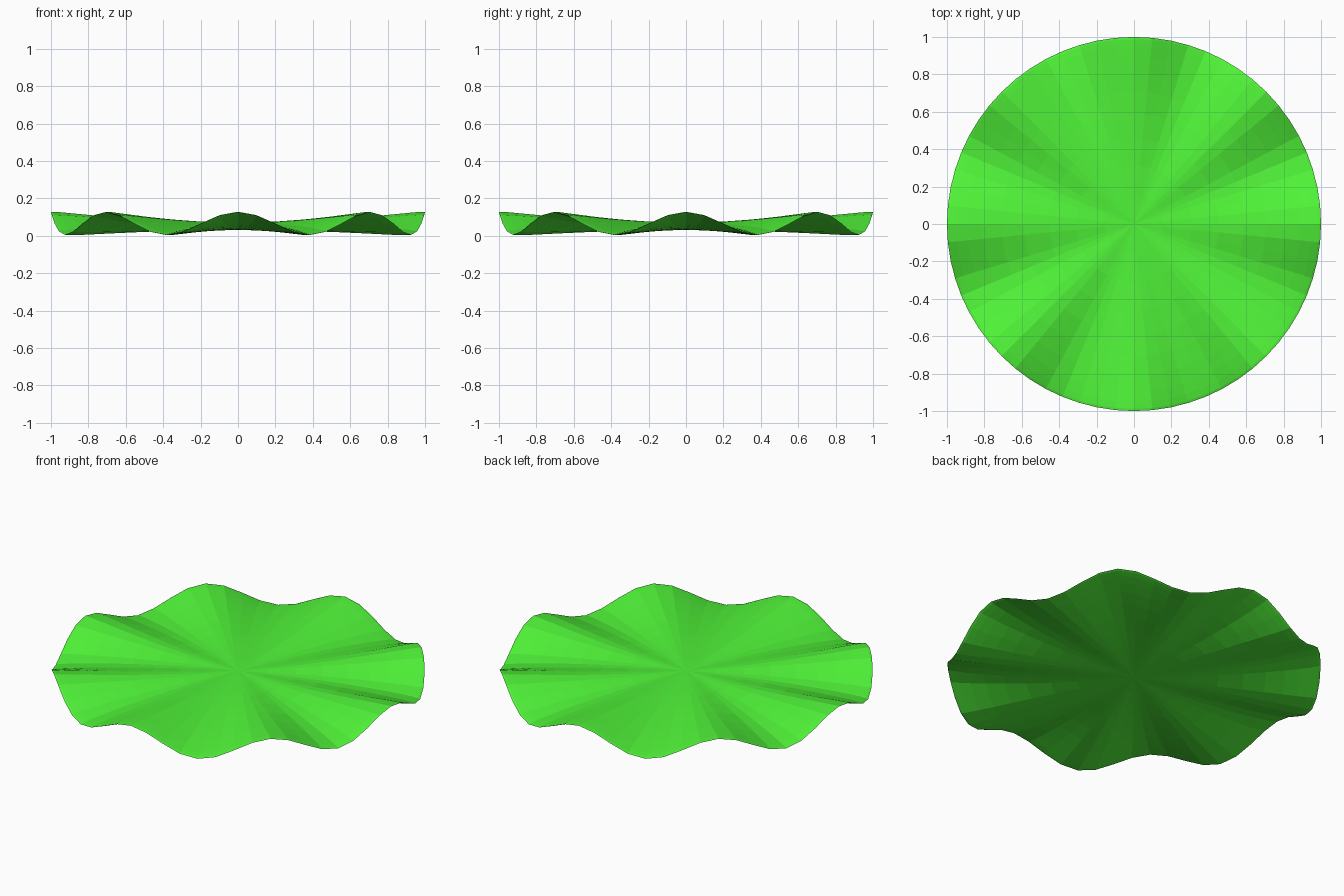
import bpy, bmesh, math

if "Cube" in bpy.data.objects:
    bpy.data.objects.remove(bpy.data.objects["Cube"])

# Ruffled leaf pad: a very flat sphere whose rim waves eight times around
WAVES, AMP, HALF_THICK = 8, 0.061, 0.02
mesh = bpy.data.meshes.new("ruffled_pad")
pad = bpy.data.objects.new("ruffled_pad", mesh)
bpy.context.collection.objects.link(pad)

bm = bmesh.new()
bmesh.ops.create_uvsphere(bm, u_segments=64, v_segments=20, radius=1)
for v in bm.verts:
    r = math.hypot(v.co.x, v.co.y)
    a = math.atan2(v.co.y, v.co.x)
    middle = 0.066 - 0.015 * (1 - r * r)
    v.co.z = middle + HALF_THICK * v.co.z + AMP * r * r * math.cos(WAVES * a)
bm.to_mesh(mesh)
bm.free()

# Leaf green
green = bpy.data.materials.new("leaf_green")
green.diffuse_color = (0.08, 0.9, 0.04, 1)
green.use_nodes = True
green.node_tree.nodes["Principled BSDF"].inputs["Base Color"].default_value = green.diffuse_color
mesh.materials.append(green)
